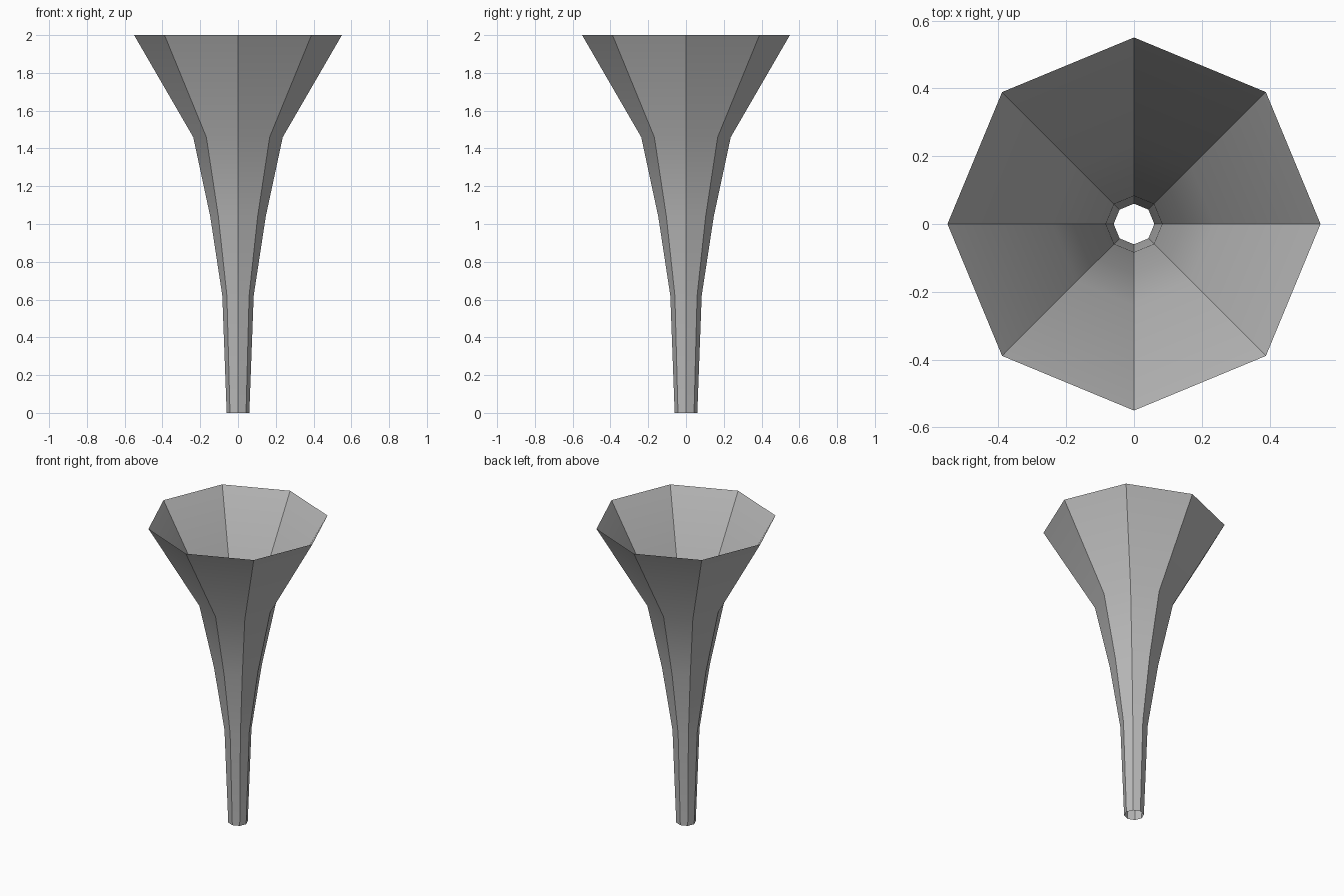
import bpy
import bmesh
from math import cos, sin, pi, radians

cube = bpy.data.objects.get("Cube")
if cube:
    bpy.data.objects.remove(cube, do_unlink=True)

SIDES = 8
# Radius and height of each ring, from the narrow end to the flared rim
PROFILE = [(0.06, 0.0), (0.083, 0.62), (0.147, 1.04), (0.237, 1.46), (0.55, 2.0)]

# Plain grey
grey = bpy.data.materials.new("grey")
grey.use_nodes = True
colour = (0.5, 0.5, 0.5, 1.0)
grey.diffuse_color = colour
grey.node_tree.nodes["Principled BSDF"].inputs["Base Color"].default_value = colour

# Flared octagonal horn: a thin wall, open at both ends
bm = bmesh.new()
rings = [[bm.verts.new((r * cos(2 * pi * i / SIDES), r * sin(2 * pi * i / SIDES), z))
          for i in range(SIDES)] for r, z in PROFILE]
for low, high in zip(rings, rings[1:]):
    for i in range(SIDES):
        j = (i + 1) % SIDES
        bm.faces.new((low[i], low[j], high[j], high[i]))

mesh = bpy.data.meshes.new("horn")
bm.to_mesh(mesh)
bm.free()
mesh.materials.append(grey)
horn = bpy.data.objects.new("horn", mesh)
bpy.context.collection.objects.link(horn)

# Smooth along the length, sharp between the eight sides
bpy.context.view_layer.objects.active = horn
horn.select_set(True)
bpy.ops.object.shade_smooth_by_angle(angle=radians(20))
